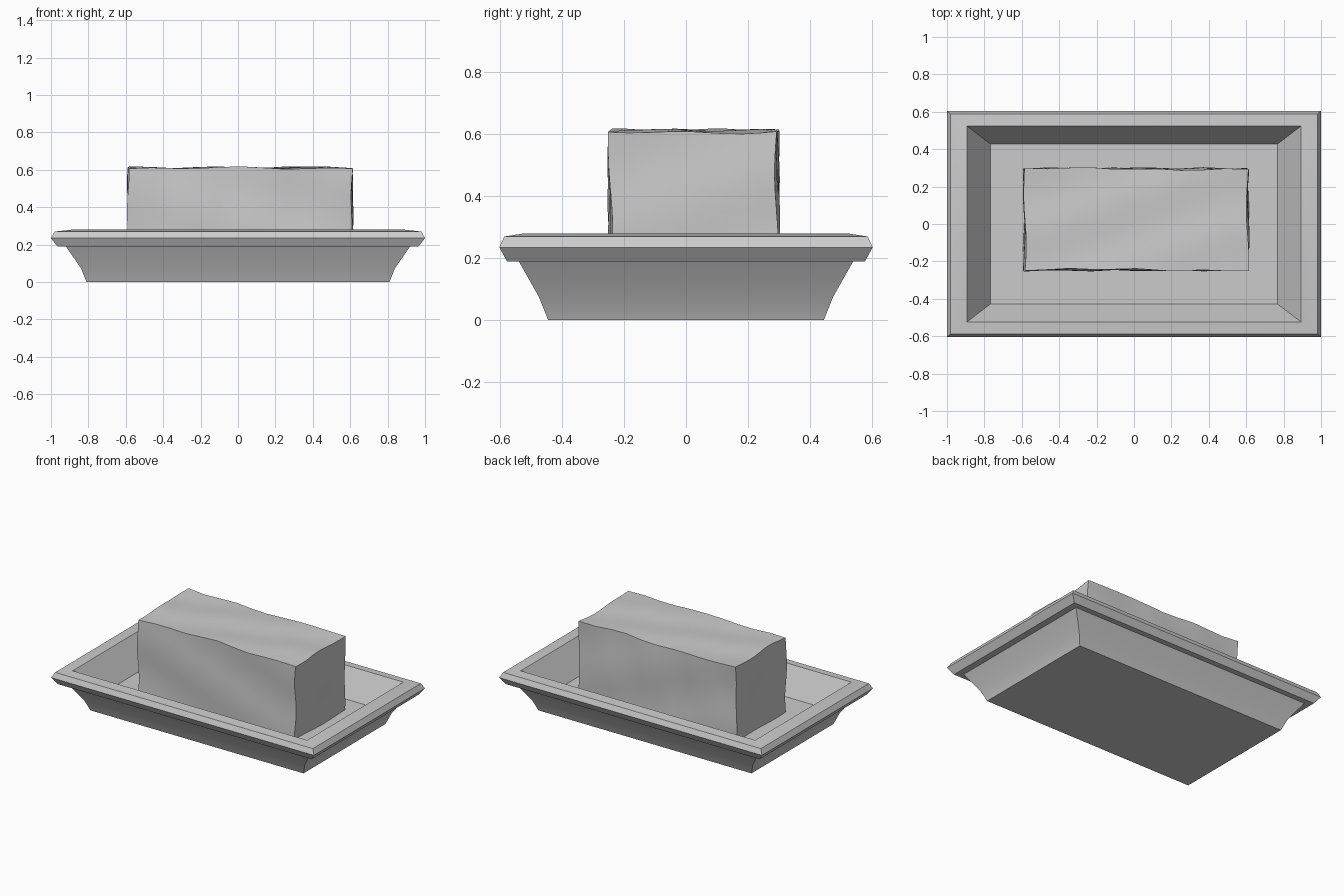
import bpy, bmesh, math
from mathutils import Vector

if "Cube" in bpy.data.objects:
    bpy.data.objects.remove(bpy.data.objects["Cube"])


def finish(name, bm):
    bmesh.ops.recalc_face_normals(bm, faces=bm.faces)
    mesh = bpy.data.meshes.new(name)
    bm.to_mesh(mesh)
    bm.free()
    obj = bpy.data.objects.new(name, mesh)
    bpy.context.collection.objects.link(obj)
    bpy.ops.object.select_all(action='DESELECT')
    obj.select_set(True)
    bpy.context.view_layer.objects.active = obj
    bpy.ops.object.shade_smooth_by_angle(angle=math.radians(30))
    return obj


# Dish: rectangular rings (half x, half y, z) from the base, over the rim, to the inner floor
rings = [
    (0.81, 0.445, 0.0), (0.84, 0.475, 0.075), (0.92, 0.54, 0.19),
    (0.965, 0.578, 0.19), (1.0, 0.603, 0.235), (0.98, 0.587, 0.27),
    (0.892, 0.523, 0.28), (0.768, 0.428, 0.10),
]
bm = bmesh.new()
loops = [[bm.verts.new((sx * x, sy * y, z))
          for sx, sy in ((-1, -1), (1, -1), (1, 1), (-1, 1))] for x, y, z in rings]
for a, b in zip(loops, loops[1:]):
    for i in range(4):
        j = (i + 1) % 4
        bm.faces.new((a[i], a[j], b[j], b[i]))
bm.faces.new(loops[0])
bm.faces.new(loops[-1])
finish("dish", bm)

# Butter block: a gridded box with gently uneven, hand-cut faces
lo, hi = Vector((-0.583, -0.243, 0.10)), Vector((0.607, 0.293, 0.608))
bm = bmesh.new()
bmesh.ops.create_cube(bm, size=1)
bmesh.ops.subdivide_edges(bm, edges=bm.edges[:], cuts=9, use_grid_fill=True)


def wave(u, v, phase):
    return 0.005 * math.sin(13 * u + 5 * v + phase) + 0.004 * math.sin(17 * v - 6 * u + 2 * phase)


for v in bm.verts:
    t = v.co + Vector((0.5, 0.5, 0.5))
    p = Vector([lo[i] + (hi[i] - lo[i]) * t[i] for i in range(3)])
    q = p.copy()
    for axis in range(3):
        u, w = p[(axis + 1) % 3], p[(axis + 2) % 3]
        if t[axis] > 0.999:
            q[axis] += wave(u, w, axis + 0.7) + 0.002
        elif t[axis] < 0.001 and axis < 2:
            q[axis] -= wave(u, w, axis + 3.1) + 0.002
    v.co = q
finish("butter_block", bm)
